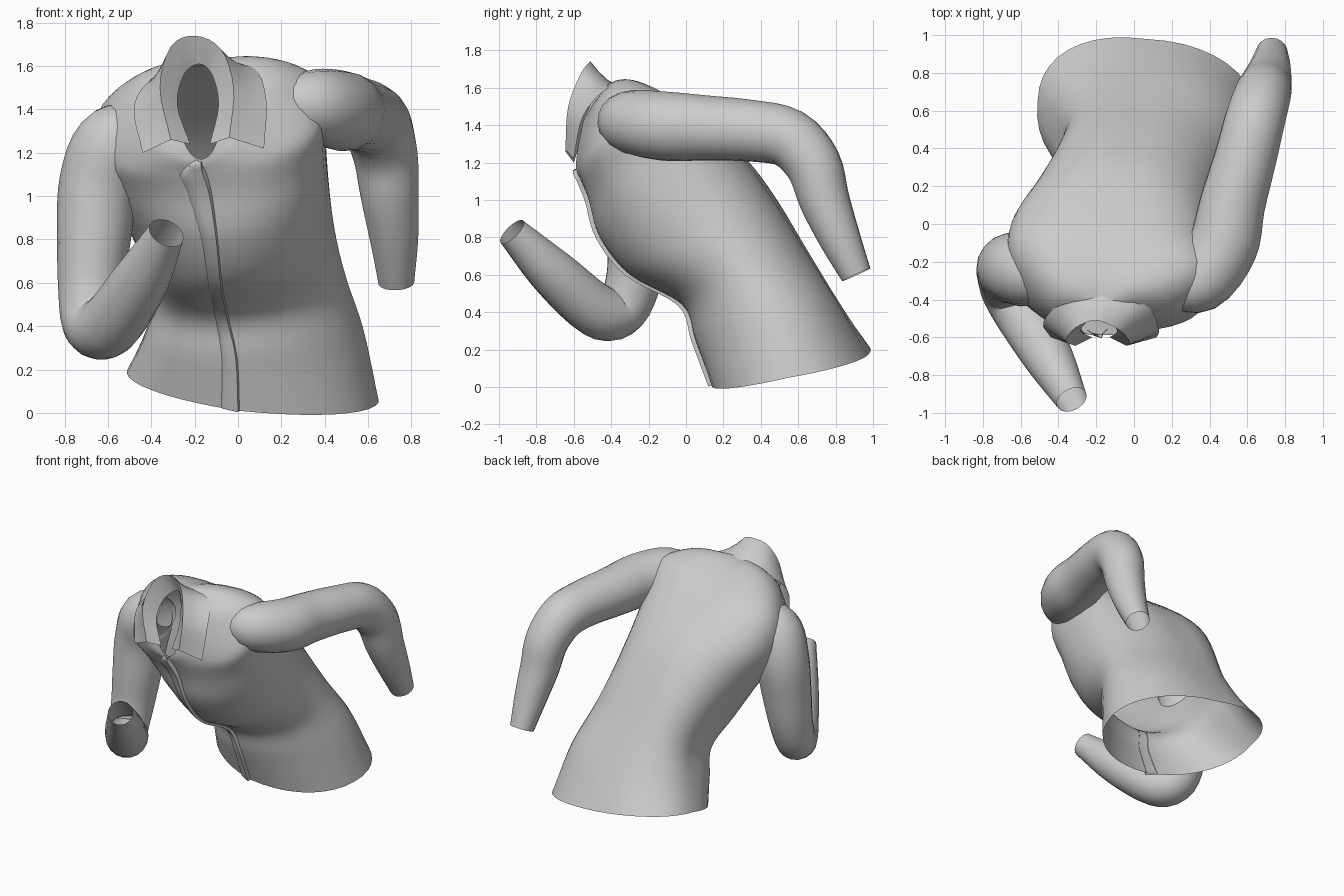
import bpy, bmesh, math
from mathutils import Vector

cube = bpy.data.objects.get("Cube")
if cube:
    bpy.data.objects.remove(cube, do_unlink=True)

fabric = bpy.data.materials.new("grey_fabric")
fabric.use_nodes = True
GREY = (0.6, 0.6, 0.6, 1)
fabric.diffuse_color = GREY
fabric.node_tree.nodes["Principled BSDF"].inputs["Base Color"].default_value = GREY


def spline(points, u):
    """Catmull-Rom through points, u from 0 to 1."""
    pts = [Vector(p) for p in points]
    n = len(pts) - 1
    i = min(int(u * n), n - 1)
    t = u * n - i
    b, c = pts[i], pts[i + 1]
    a = pts[i - 1] if i else b * 2 - c
    d = pts[i + 2] if i + 2 <= n else c * 2 - b
    return (b * 2 + (c - a) * t + (a * 2 - b * 5 + c * 4 - d) * t ** 2
            + (b * 3 - a - c * 3 + d) * t ** 3) / 2


def loft(name, rows, closed):
    """Skin a grid of rows into one smooth open sheet or tube."""
    bm = bmesh.new()
    grid = [[bm.verts.new(p) for p in row] for row in rows]
    for low, high in zip(grid, grid[1:]):
        n = len(low)
        for k in range(n if closed else n - 1):
            j = (k + 1) % n
            bm.faces.new((low[k], low[j], high[j], high[k]))
    bmesh.ops.recalc_face_normals(bm, faces=bm.faces)
    mesh = bpy.data.meshes.new(name)
    bm.to_mesh(mesh)
    bm.free()
    mesh.materials.append(fabric)
    obj = bpy.data.objects.new(name, mesh)
    bpy.context.collection.objects.link(obj)
    bpy.ops.object.select_all(action="DESELECT")
    obj.select_set(True)
    bpy.context.view_layer.objects.active = obj
    bpy.ops.object.shade_smooth_by_angle(angle=math.radians(50))


# Torso: rails up the front, left, back and right, from hem to neck
FRONT = [(0, .14, .01), (-.01, .05, .25), (-.05, -.02, .44), (-.08, -.3, .6), (-.1, -.46, .8),
         (-.13, -.52, 1), (-.16, -.56, 1.1), (-.17, -.58, 1.14), (-.17, -.585, 1.17)]
LEFT = [(.65, .55, .05), (.58, .45, .38), (.5, .3, .62), (.45, .12, .82), (.42, -.05, 1.03),
        (.4, -.2, 1.25), (.4, -.33, 1.45), (.18, -.46, 1.54), (-.08, -.55, 1.42)]
BACK = [(.06, .98, .18), (.03, .82, .44), (0, .66, .7), (-.03, .47, 1), (-.05, .3, 1.23),
        (-.08, .08, 1.42), (-.12, -.12, 1.55), (-.15, -.3, 1.61), (-.18, -.45, 1.62)]
RIGHT = [(-.51, .65, .2), (-.43, .52, .36), (-.37, .42, .55), (-.43, .28, .75), (-.54, .12, .96),
         (-.66, -.04, 1.16), (-.65, -.22, 1.34), (-.46, -.45, 1.48), (-.28, -.55, 1.42)]


def torso_point(u, angle):
    f, l, b, r = (spline(rail, u) for rail in (FRONT, LEFT, BACK, RIGHT))
    centre = (f + b + l + r) / 4
    c, s = math.cos(angle), math.sin(angle)
    lengthwise = (f if c > 0 else b) - centre
    sideways = (l if s > 0 else r) - centre
    # an ellipse, squarer across the shoulders
    power = .92 - .2 * max(0, 1 - abs(u - .74) * 4)
    return centre + lengthwise * abs(c) ** power + sideways * abs(s) ** power


SIDES = 40
loft("torso", [[torso_point(v / 40, math.tau * k / SIDES) for k in range(SIDES)]
               for v in range(41)], True)

# Button placket: a narrow raised strip that follows the chest
OUT = Vector((0, -.95, -.3))
loft("placket", [[torso_point(v / 40, a) + OUT * lift for a, lift in
                  ((-.12, -.004), (-.1, .01), (-.05, .016), (0, .022), (.01, -.004))]
                 for v in range(40)], False)


# Sleeves: round tubes along a bent path, open at the cuff
def sleeve(name, path, radii, sides=18, steps=36):
    rows = []
    normal = None
    for v in range(steps + 1):
        u = v / steps
        p = spline(path, u)
        along = (spline(path, min(u + .04, 1)) - spline(path, max(u - .04, 0))).normalized()
        if normal is None:
            normal = along.orthogonal()
        normal = (normal - along * normal.dot(along)).normalized()
        other = along.cross(normal)
        r = spline([(q, 0, 0) for q in radii], u).x
        rows.append([p + (normal * math.cos(math.tau * k / sides)
                          + other * math.sin(math.tau * k / sides)) * r for k in range(sides)])
    loft(name, rows, True)


sleeve("left_sleeve",
       [(.16, -.33, 1.42), (.34, -.31, 1.42), (.47, -.12, 1.395), (.52, .1, 1.385),
        (.59, .35, 1.37), (.64, .55, 1.33), (.68, .68, 1.19), (.7, .74, 1), (.72, .82, .8),
        (.73, .91, .6)],
       [.1, .165, .185, .175, .165, .16, .15, .135, .112, .083])
sleeve("right_sleeve",
       [(-.4, -.3, 1.33), (-.56, -.26, 1.25), (-.64, -.23, 1.06), (-.665, -.25, .8),
        (-.68, -.28, .57), (-.67, -.35, .41), (-.59, -.48, .41), (-.45, -.71, .61),
        (-.33, -.93, .83)],
       [.1, .18, .185, .17, .15, .14, .145, .13, .085])

# Collar: stand rises from the neck to the fold, fall turns down outside
NECK = [(-.13, -.6, 1.24), (-.09, -.57, 1.42), (-.12, -.51, 1.56), (-.18, -.46, 1.61),
        (-.25, -.51, 1.56), (-.28, -.57, 1.42), (-.22, -.6, 1.24)]
FOLD = [(-.04, -.645, 1.27), (-.02, -.63, 1.5), (-.08, -.56, 1.68), (-.2, -.51, 1.74),
        (-.31, -.55, 1.69), (-.36, -.62, 1.5), (-.31, -.645, 1.26)]
FALL = [(.12, -.6, 1.22), (.13, -.55, 1.45), (.06, -.42, 1.6), (-.17, -.335, 1.6),
        (-.37, -.4, 1.56), (-.48, -.52, 1.42), (-.44, -.6, 1.2)]


def collar_part(name, lower, upper, sag):
    rows = []
    for j in range(5):
        t = j / 4
        row = []
        for k in range(25):
            p = spline(lower, k / 24).lerp(spline(upper, k / 24), t)
            drop = sag * math.sin(math.pi * t) * math.sin(math.pi * k / 24)
            row.append(p - Vector((0, 0, drop)))
        rows.append(row)
    loft(name, rows, False)


collar_part("collar_stand", NECK, FOLD, 0)
collar_part("collar_fall", FOLD, FALL, .025)
